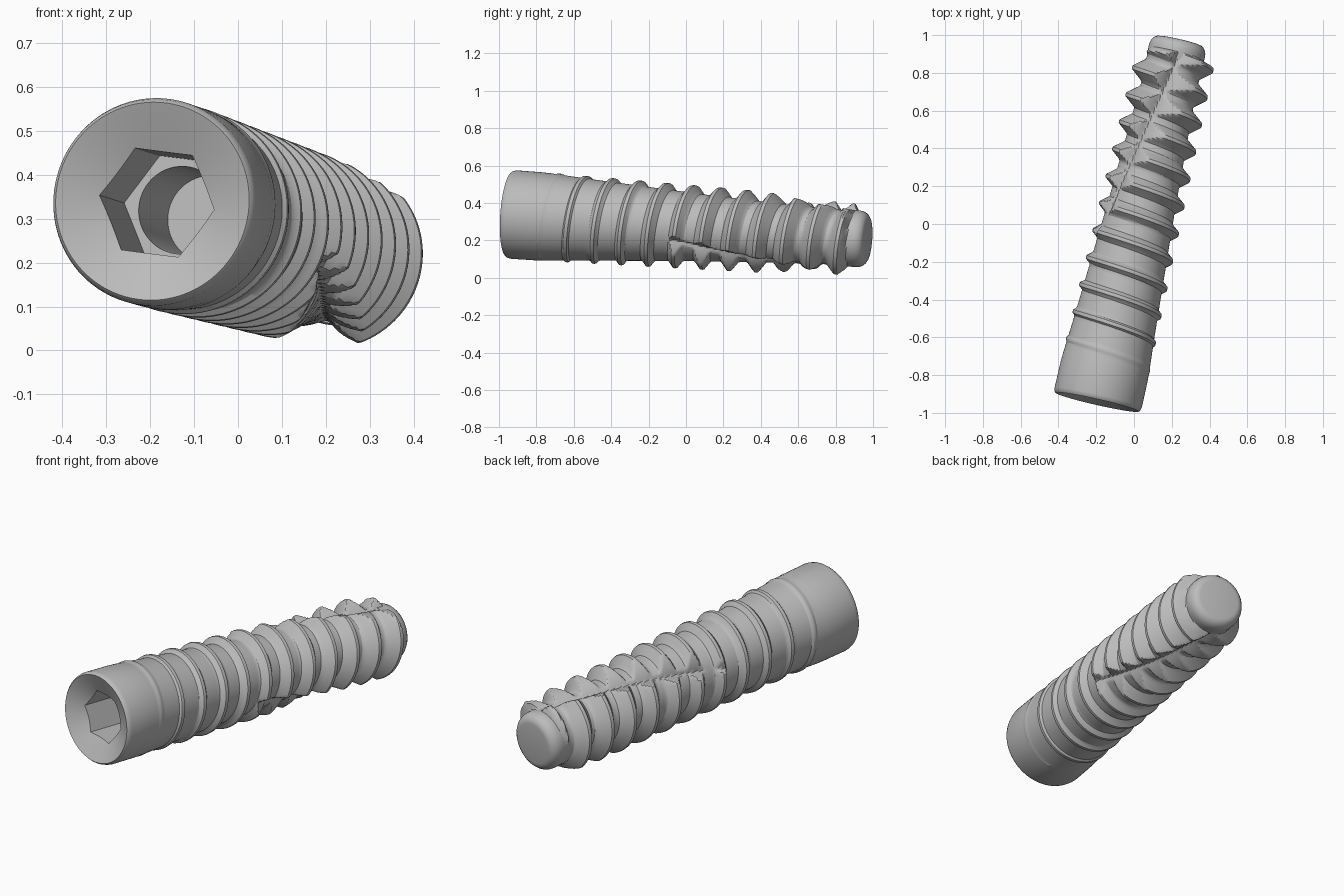
import bpy, bmesh, math
from mathutils import Vector

if "Cube" in bpy.data.objects:
    bpy.data.objects.remove(bpy.data.objects["Cube"], do_unlink=True)

# Tilted axis of the screw: origin at the head, u to the side, v upward
HEAD = Vector((-0.195, -0.943, 0.34))
AXIS = Vector((0.435, 1.915, -0.135)).normalized()
U = (Vector((1, 0, 0)) - AXIS * AXIS.x).normalized()
V = U.cross(AXIS)
TAU = math.tau

metal = bpy.data.materials.new("grey metal")
metal.use_nodes = True
colour = (0.5, 0.5, 0.5, 1)
metal.diffuse_color = colour
metal.node_tree.nodes["Principled BSDF"].inputs["Base Color"].default_value = colour


def place(s, r, angle):
    return HEAD + AXIS * s + (U * math.cos(angle) + V * math.sin(angle)) * r


def finish(bm, name, angle):
    bmesh.ops.remove_doubles(bm, verts=bm.verts, dist=0.00005)
    bmesh.ops.recalc_face_normals(bm, faces=bm.faces)
    mesh = bpy.data.meshes.new(name)
    bm.to_mesh(mesh)
    bm.free()
    mesh.materials.append(metal)
    ob = bpy.data.objects.new(name, mesh)
    bpy.context.collection.objects.link(ob)
    bpy.ops.object.select_all(action="DESELECT")
    ob.select_set(True)
    bpy.context.view_layer.objects.active = ob
    bpy.ops.object.shade_smooth_by_angle(angle=math.radians(angle))
    return ob


def lathe(name, rings, n=96, phase=0.0, angle=30):
    """Loft rings given as functions or (s, r) pairs; cap the last ring."""
    bm = bmesh.new()
    loops = []
    for ring in rings:
        loop = []
        for k in range(n):
            a = TAU * k / n
            s, r = ring(a) if callable(ring) else ring
            loop.append(bm.verts.new(place(s, r, a + phase)))
        loops.append(loop)
    for a, b in zip(loops, loops[1:]):
        for k in range(n):
            j = (k + 1) % n
            bm.faces.new((a[k], a[j], b[j], b[k]))
    bm.faces.new(loops[-1])
    return finish(bm, name, angle)


# Collar with dished face, hexagonal socket and round bore
def hex_radius(a):
    return 0.117 / math.cos(a % (TAU / 6) - TAU / 12)


def hex_mouth(a):
    r = hex_radius(a)
    return 0.005 + (0.215 - r) * 0.5, r


def hex_floor(a):
    return 0.3, hex_radius(a)


lathe("collar", [(0.22, 0.233), (0.17, 0.236), (0.025, 0.237), (0.008, 0.233),
                 (0.0, 0.226), (0.005, 0.215), hex_mouth, hex_floor,
                 (0.3, 0.1), (0.6, 0.1)], phase=math.radians(-8))

# Rounded tip
tip = [(1.86, 0.15), (1.9, 0.152)]
for k in range(6):
    a = TAU / 4 * k / 5
    tip.append((1.913 + 0.055 * math.sin(a), 0.107 + 0.045 * math.cos(a)))
lathe("tip", tip)

# Threaded body: a grid sheared along the helix so that crests stay crisp
PITCH, ROWS, COLS = 0.148, 16, 120
START, END, CREST = 0.2, 1.9, 1.850
ROOT = [(0.2, 0.235), (0.4, 0.22), (1.07, 0.178), (1.7, 0.148), (1.9, 0.15)]


def root_radius(s):
    for (s0, r0), (s1, r1) in zip(ROOT, ROOT[1:]):
        if s <= s1:
            return r0 + (r1 - r0) * (s - s0) / (s1 - s0)
    return ROOT[-1][1]


def body_radius(s, a):
    root = root_radius(s)
    t = (s - CREST - PITCH * a / TAU) % PITCH
    t = min(t, PITCH - t)
    crest = 0.237 - 0.025 * (s - START) / 1.65
    r = crest - max(0, t - 0.008) * 1.25
    if s > 1.87:
        r -= (s - 1.87) * 2
    r = max(root, r)
    # two opposed twisting cutting flutes
    if s > 0.85:
        for side in (0, math.pi):
            mid = math.radians(-20 - 78 * (s - 0.9)) + side
            d = (a - mid + math.pi) % TAU - math.pi
            slope = 1.3 if d > 0 else 0.6
            floor = root * 0.94 + max(0, 1.0 - s) * 0.2
            r = min(r, floor + abs(d) * root * slope)
    return r


bm = bmesh.new()
first = int((START - CREST) / PITCH) - 3
count = (int((END - START) / PITCH) + 5) * ROWS
grid = []
for i in range(count + ROWS):
    row = []
    for k in range(COLS):
        a = TAU * k / COLS
        s = CREST + PITCH * (first + i / ROWS + a / TAU)
        s = min(END, max(START, s))
        row.append(bm.verts.new(place(s, body_radius(s, a), a)))
    grid.append(row)
for i in range(count - 1):
    for k in range(COLS):
        if k < COLS - 1:
            c, d = grid[i][k + 1], grid[i + 1][k + 1]
        else:
            c, d = grid[i + ROWS][0], grid[i + ROWS + 1][0]
        bm.faces.new((grid[i][k], c, d, grid[i + 1][k]))
finish(bm, "threaded_body", 28)
